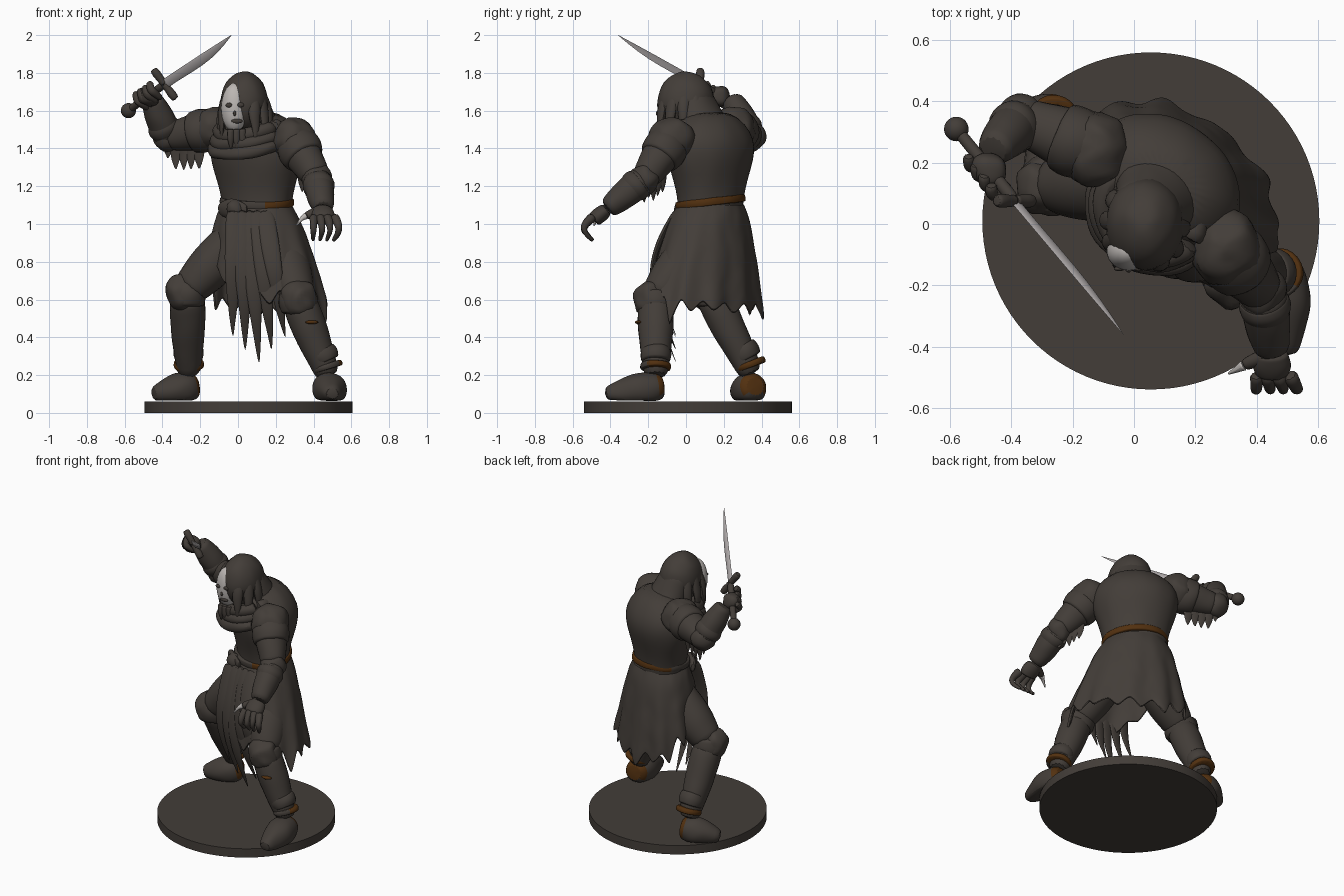
import bpy, bmesh, math, random
from mathutils import Vector as V, noise

random.seed(4)
if "Cube" in bpy.data.objects:
    bpy.data.objects.remove(bpy.data.objects["Cube"])


def material(name, *rgb):
    mat = bpy.data.materials.new(name)
    mat.use_nodes = True
    mat.diffuse_color = (*rgb, 1)
    mat.node_tree.nodes["Principled BSDF"].inputs["Base Color"].default_value = (*rgb, 1)
    return mat


CLOTH = material("dark cloth", 0.056, 0.047, 0.04)
LEATHER = material("brown leather", 0.085, 0.03, 0.005)
STEEL = material("grey steel", 0.46, 0.43, 0.43)
BONE = material("pale bone", 0.5, 0.47, 0.45)

# Axes: the body is turned towards its own right
ACROSS, UP, ZERO = V((1, 0, 0)), V((0, 0, 1)), V()
LEFT = V((0.8, -0.6, 0))
FORWARD = LEFT.cross(UP)


def finish(name, bm, mat, rough, sub=0):
    bmesh.ops.recalc_face_normals(bm, faces=bm.faces)
    for vert in bm.verts:
        vert.co += noise.noise_vector(vert.co * 14) * rough
    mesh = bpy.data.meshes.new(name)
    bm.to_mesh(mesh)
    bm.free()
    part = bpy.data.objects.new(name, mesh)
    bpy.context.collection.objects.link(part)
    mesh.materials.append(mat)
    if sub:
        modifier = part.modifiers.new("rounding", "SUBSURF")
        modifier.levels = modifier.render_levels = sub
    bpy.ops.object.select_all(action="DESELECT")
    part.select_set(True)
    bpy.context.view_layer.objects.active = part
    bpy.ops.object.shade_smooth_by_angle(angle=0.8)
    return part


def recolour(part, mat, rule):
    part.data.materials.append(mat)
    for face in part.data.polygons:
        face.material_index = int(rule(face.center))


def loft(name, rings, mat=CLOTH, rough=0.006, sub=1, caps=True, floor=0):
    bm = bmesh.new()
    rows = [[bm.verts.new((p.x, p.y, max(p.z, floor))) for p in ring] for ring in rings]
    for low, high in zip(rows, rows[1:]):
        for i in range(len(low)):
            bm.faces.new((low[i - 1], low[i], high[i], high[i - 1]))
    if caps:
        bm.faces.new(rows[0])
        bm.faces.new(rows[-1])
    return finish(name, bm, mat, rough, sub)


def tube(name, path, radii, side=UP, flat=1, n=12, **look):
    rings = []
    for i, (point, radius) in enumerate(zip(path, radii)):
        along = (path[min(i + 1, len(path) - 1)] - path[max(i - 1, 0)]).normalized()
        u = (side - along * along.dot(side)).normalized()
        w = along.cross(u) * flat
        turns = [k * math.tau / n for k in range(n)]
        rings.append([point + (u * math.cos(q) + w * math.sin(q)) * radius for q in turns])
    return loft(name, rings, **look)


def limb(name, start, end, r_start, r_end, bulge=0, bend=ZERO, skew=1, steps=8, **look):
    # tapering tube whose middle may swell and bow
    ts = [i / steps for i in range(steps + 1)]
    swell = [math.sin(math.pi * t ** skew) for t in ts]
    path = [start.lerp(end, t) + bend * s for t, s in zip(ts, swell)]
    radii = [r_start + (r_end - r_start) * t + bulge * s for t, s in zip(ts, swell)]
    return tube(name, path, radii, **look)


def blob(name, centre, *size, mat=CLOTH, rough=0.01):
    bm = bmesh.new()
    bmesh.ops.create_uvsphere(bm, u_segments=28, v_segments=18, radius=1)
    for vert in bm.verts:
        vert.co = centre + V(a * b for a, b in zip(vert.co, size))
    return finish(name, bm, mat, rough)


def torn_strip(name, start, end, width, side, bend=ZERO):
    limb(name, start, end, width, 0.003, width * 0.4, bend, side=side, flat=0.3, n=8)


def torn_row(name, first, last, count, length, width):
    for i in range(count):
        top = first.lerp(last, i / (count - 1))
        drop = UP * length * random.uniform(0.6, 1.1)
        torn_strip(f"{name}_{i}", top + UP * width, top - drop, width, last - first)


# Round base
middle = V((0.055, 0.01, 0))
limb("base", middle, middle + UP * 0.06, 0.55, 0.55, steps=1, side=ACROSS, n=96, rough=0, sub=0)

# Torso, belt (cloth covers its front) and sash
waist = V((0.1, 0.13, 1.1))
limb("torso", waist - UP * 0.1, waist + UP * 0.5, 0.2, 0.12, 0.13, skew=2, side=LEFT, flat=0.78, n=32)
tilt = V((0, -0.12, 1))
belt = limb("belt", waist - tilt * 0.005, waist + tilt * 0.04, 0.203, 0.203, 0.005, side=LEFT, flat=0.85, n=48,
            mat=LEATHER, rough=0.003)
recolour(belt, CLOTH, lambda c: c.x < 0.15 and (c - waist).dot(FORWARD) > 0)
buckle = waist + FORWARD * 0.17 - UP * 0.02
limb("waist_sash", buckle - LEFT * 0.12, buckle + LEFT * 0.07, 0.03, 0.02, 0.03, FORWARD * 0.02, flat=0.5)
blob("sash_knot", buckle + FORWARD * 0.02, 0.05, 0.04, 0.045)

# Skirt with a torn hem, raised over the bent right thigh
COLUMNS, ROWS, TOOTH = 96, 10, 6
teeth = [random.uniform(0.04, 0.17) for k in range(COLUMNS // TOOTH)]
hem = []
for k in range(COLUMNS):
    lift = max(0, 1 - abs(k - COLUMNS * 0.4) / 16) / 4
    point = 1 - abs(k % TOOTH - TOOTH / 2) / TOOTH * 2
    hem.append(0.62 + 0.04 * math.sin(k * math.tau / COLUMNS) + lift - teeth[k // TOOTH] * point)


def skirt_ring(row, scale):
    ring = []
    for k, low in enumerate(hem):
        q = k * math.tau / COLUMNS
        drop = (waist.z - low) * row / ROWS
        flare = drop ** 0.7
        fold = scale + drop * 0.07 * math.sin(11 * q)
        reach = LEFT * math.cos(q) * (0.195 + 0.28 * flare) + FORWARD * math.sin(q) * (0.165 + 0.15 * flare)
        ring.append(waist + V((0.06, -0.06, -1)) * drop + reach * fold)
    return ring


outer = [skirt_ring(row, 1) for row in range(ROWS + 1)]
inner = [skirt_ring(row, 0.95) for row in reversed(range(ROWS + 1))]
loft("skirt", outer + inner, caps=False)

# Long front panels, the middle one longest
for i in range(5):
    top = V((0.04 * i - 0.02, -0.05, 1.08))
    end = V((0.07 * i - 0.03, -0.05, 0.26 + 0.07 * abs(i - 2)))
    torn_strip(f"front_panel_{i}", top, end, 0.05, ACROSS, V((0, -0.09 - 0.01 * i, 0)))


# Legs, knee guards and boots
def leg(side, hip, knee, ankle, toe, wrap):
    ahead = V((toe.x - ankle.x, toe.y - ankle.y, 0)).normalized()
    limb(side + "_thigh", hip, knee, 0.11, 0.095, 0.025, side=FORWARD)
    limb(side + "_shin", knee, ankle - UP * 0.05, 0.09, 0.062, 0.018, skew=0.7, side=FORWARD)
    blob(side + "_knee_guard", knee + ahead * 0.025, 0.095, 0.095, 0.1, rough=0.015)
    limb(side + "_guard_rim", knee + UP * 0.06, knee - UP * 0.08, 0.09, 0.09, 0.02, side=FORWARD)
    limb(side + "_boot_cuff", knee.lerp(ankle, 0.72), knee.lerp(ankle, 0.92), 0.075, 0.075, 0.01, side=FORWARD)
    strap = limb(side + "_ankle_strap", knee.lerp(ankle, 0.94), ankle - UP * 0.01, 0.08, 0.08, 0.006,
                 side=FORWARD, mat=LEATHER)
    recolour(strap, CLOTH, lambda c: (c - ankle).dot(ahead) > wrap)
    heel = ankle - ahead * 0.05
    heel.z = toe.z + 0.04
    boot = limb(side + "_boot", heel, toe, 0.055, 0.035, 0.045, skew=0.8, side=ahead.cross(UP), n=20, floor=0.066)
    recolour(boot, LEATHER, lambda c: (c - heel).dot(ahead) < 0.04 and c.z > toe.z)


leg("right", V((0.02, 0.13, 0.95)), V((-0.27, 0.13, 0.64)), V((-0.26, 0.35, 0.25)), V((-0.45, 0.27, 0.1)), 0.09)
leg("left", V((0.2, 0.1, 0.95)), V((0.32, -0.16, 0.6)), V((0.48, -0.16, 0.24)), V((0.5, -0.43, 0.1)), 0.04)
blob("left_calf_buckle", V((0.39, -0.25, 0.48)), 0.035, 0.02, 0.01, mat=LEATHER, rough=0)


# Arms: layered shoulder plates, sleeve and flared bracer
def arm(side, shoulder, elbow, wrist):
    limb(side + "_upper_arm", shoulder, elbow, 0.11, 0.075, 0.01)
    blob(side + "_pauldron", shoulder.lerp(elbow, 0.1), 0.115, 0.125, 0.115, rough=0.014)
    limb(side + "_shoulder_plate", shoulder.lerp(elbow, 0.1), shoulder.lerp(elbow, 0.55), 0.105, 0.11, 0.015)
    blob(side + "_elbow", elbow, 0.08, 0.08, 0.08)
    limb(side + "_bracer", elbow, wrist, 0.08, 0.055, 0.012, side=FORWARD)
    limb(side + "_bracer_cuff", elbow.lerp(wrist, 0.1), elbow.lerp(wrist, 0.4), 0.08, 0.075, 0.012, side=FORWARD)
    torn_row(side + "_sleeve_tatter", shoulder.lerp(elbow, 0.4) - UP * 0.08, elbow - UP * 0.03, 5, 0.13, 0.035)


left_wrist = V((0.45, -0.42, 1.08))
arm("left", V((0.28, -0.06, 1.47)), V((0.42, -0.22, 1.24)), left_wrist)
arm("right", V((-0.1, 0.23, 1.51)), V((-0.37, 0.34, 1.46)), V((-0.46, 0.24, 1.67)))

# Clawing left hand
knuckles = left_wrist + V((0, -0.07, -0.06))
limb("left_palm", left_wrist, knuckles, 0.05, 0.055, 0.01, side=ACROSS, flat=0.7)
for i in range(4):
    base = knuckles + ACROSS * (0.035 * i - 0.05)
    limb(f"left_finger_{i}", base + UP * 0.02, base - UP * 0.11, 0.027, 0.01, bend=V((0.01 * i, -0.05, 0)), n=8,
         side=ACROSS)
thumb = left_wrist + V((-0.09, -0.04, -0.04))
limb("left_thumb", left_wrist, thumb, 0.035, 0.02, n=8)
limb("left_thumb_claw", thumb, thumb + V((-0.05, -0.03, -0.05)), 0.021, 0.004, bend=UP * 0.01, n=8, mat=BONE)

# Sword and the fist gripping it
pommel, tip = V((-0.58, 0.31, 1.6)), V((-0.035, -0.36, 2))
edge = V((0.6, 0, -0.8))
guard = pommel.lerp(tip, 0.35)
blob("pommel", pommel, 0.04, 0.04, 0.04, rough=0)
limb("sword_grip", pommel, guard, 0.02, 0.022, rough=0)
for name, sign in (("upper", -1), ("lower", 1)):
    limb(name + "_crossguard", guard, guard + edge * 0.1 * sign, 0.02, 0.018, 0.005, skew=2, side=FORWARD, rough=0)
limb("sword_blade", guard, tip, 0.026, 0.001, 0.014, edge * 0.012, skew=1.4, side=edge, flat=0.22, n=8,
     mat=STEEL, rough=0, sub=0)
blob("right_fist", pommel.lerp(tip, 0.2), 0.06, 0.06, 0.055)
for i in range(4):
    grip = pommel.lerp(tip, 0.13 + 0.045 * i)
    limb(f"right_finger_{i}", grip - edge * 0.05, grip + edge * 0.05, 0.02, 0.018, 0.006, V((-0.02, -0.04, 0)), n=8)

# Hooded head
head = V((0.035, 0, 1.645))
blob("hood", head, 0.127, 0.15, 0.162, rough=0.006)
limb("hood_back", head + V((0, 0.03, 0.05)), waist + UP * 0.32, 0.11, 0.17, side=LEFT, flat=0.8, n=20)

# Pale face, set back inside the hood, with dark features
face, size = head + V((-0.053, -0.088, -0.03)), V((0.07, 0.065, 0.13))
blob("face", face, *size, mat=BONE, rough=0.002)


def feature(name, x, z, width, height):
    depth = size.y * math.sqrt(1 - (x / size.x) ** 2 - (z / size.z) ** 2)
    blob(name, face + V((x, -depth, z)), width, 0.008, height, rough=0.002)


feature("right_eye", -0.03, 0.015, 0.018, 0.013)
feature("left_eye", 0.03, 0.015, 0.02, 0.013)
feature("nose_hole", 0, -0.03, 0.008, 0.014)
feature("mouth", 0.012, -0.07, 0.03, 0.012)

# Hair locks around the head, parted at the face
for turn in range(25, 300, 30):
    q = math.radians(turn)
    out = V((math.sin(q), -math.cos(q) * 1.15, 0)) * 0.12
    end = head + out * 1.1 - UP * random.uniform(0.18, 0.23)
    limb(f"hair_lock_{turn}", head + out * 0.5 + UP * 0.12, end, 0.026, 0.006, 0.02, out * 0.22,
         side=UP.cross(out), flat=0.7, n=8)
for i in range(3):
    chin = face + V((0.03 * i - 0.02, -0.04, -0.11))
    limb(f"beard_{i}", chin, chin - UP * 0.11, 0.02, 0.004, 0.008, side=ACROSS, n=8)

# Bunched scarf, sagging at the front
for i in range(3):
    centre = waist.lerp(head, 0.7) + UP * (0.03 - 0.045 * i)
    path = []
    for k in range(25):
        q = k * math.tau / 24
        out = LEFT * math.cos(q) * (0.16 + 0.02 * i) + FORWARD * math.sin(q) * (0.14 + 0.015 * i)
        path.append(centre + out - UP * 0.05 * max(0, math.sin(q)))
    tube(f"scarf_{i}", path, [0.042 - 0.005 * i] * len(path), n=10, rough=0.012)
